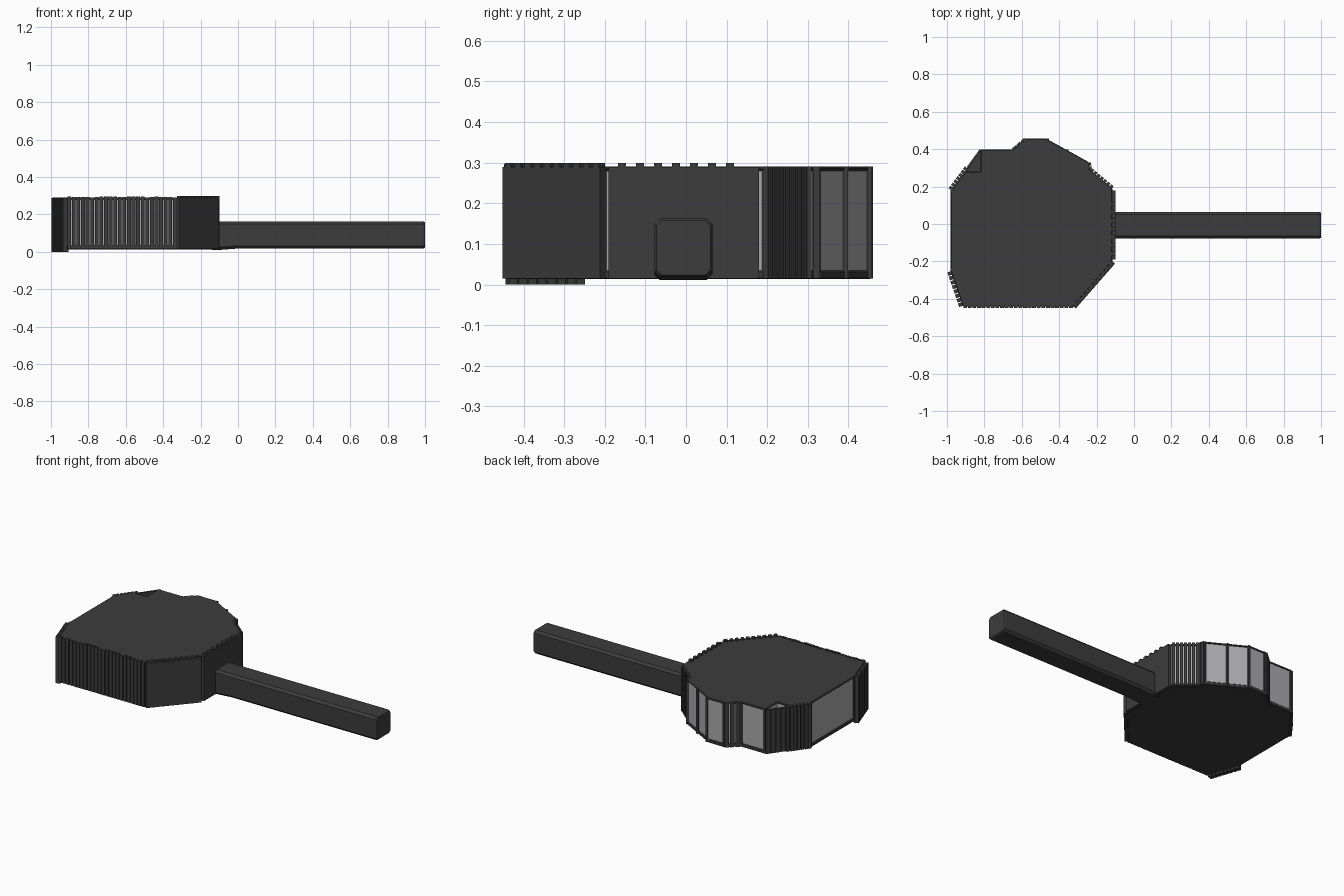
import bpy, bmesh, math, random
from mathutils import Vector, Matrix

if "Cube" in bpy.data.objects:
    bpy.data.objects.remove(bpy.data.objects["Cube"])

random.seed(4)


def material(name, v):
    m = bpy.data.materials.new(name)
    m.diffuse_color = (v, v, v * 1.03, 1)
    m.use_nodes = True
    m.node_tree.nodes["Principled BSDF"].inputs["Base Color"].default_value = m.diffuse_color
    return m


DARK = material("dark_grey", 0.045)
LIGHT = material("light_grey", 0.4)


def finish(bm, name, mat, bevel=0):
    bmesh.ops.recalc_face_normals(bm, faces=bm.faces)
    me = bpy.data.meshes.new(name)
    bm.to_mesh(me)
    bm.free()
    me.materials.append(mat)
    ob = bpy.data.objects.new(name, me)
    bpy.context.collection.objects.link(ob)
    if bevel:
        b = ob.modifiers.new("bevel", "BEVEL")
        b.width, b.segments, b.limit_method = bevel, 1, "ANGLE"
    return ob


def prism(name, pts, z0, z1, mat, scale=1.0, bevel=0):
    """Extrude a plan outline upwards, optionally shrunk about the head centre."""
    bm = bmesh.new()
    c = Vector((-0.55, 0.0))
    vs = []
    for p in pts:
        q = c + (Vector(p) - c) * scale
        vs.append(bm.verts.new((q.x, q.y, z0)))
    f = bm.faces.new(vs)
    r = bmesh.ops.extrude_face_region(bm, geom=[f])
    bmesh.ops.translate(bm, vec=(0, 0, z1 - z0),
                        verts=[v for v in r["geom"] if isinstance(v, bmesh.types.BMVert)])
    return finish(bm, name, mat, bevel)


def ribs(name, a, b, n, fill=0.75, depth=0.022, z0=0.015, z1=0.29, jitter=0.0, out=0.0):
    """Row of upright bars along the wall from a to b (outward is on the right)."""
    a, b = Vector(a), Vector(b)
    d = b - a
    step = d.length / n
    t = d.normalized()
    nrm = Vector((t.y, -t.x))
    bm = bmesh.new()
    for i in range(n):
        top = z1 + random.uniform(0, jitter)
        p = a + t * step * (i + 0.5) + nrm * out
        m = (Matrix.Translation((p.x, p.y, (z0 + top) / 2))
             @ Matrix.Rotation(math.atan2(t.y, t.x), 4, "Z")
             @ Matrix.Diagonal((step * fill, depth, top - z0, 1)))
        bmesh.ops.create_cube(bm, size=1, matrix=m)
    return finish(bm, name, DARK)


# Head outline, counter-clockwise from the left front corner
outline = [(-0.98, -0.25), (-0.915, -0.44), (-0.325, -0.44), (-0.115, -0.2), (-0.115, 0.19),
           (-0.235, 0.29), (-0.24, 0.33), (-0.47, 0.457), (-0.58, 0.457), (-0.65, 0.397),
           (-0.82, 0.397), (-0.89, 0.3), (-0.98, 0.18)]
notched = outline[:11] + [(-0.82, 0.28), (-0.9, 0.28), (-0.98, 0.18)]

# Dark caps around a lighter core
prism("head_base", outline, 0.013, 0.035, DARK, bevel=0.004)
prism("head_core", notched, 0.03, 0.285, LIGHT, 0.988)
prism("head_top", notched, 0.28, 0.291, DARK, bevel=0.004)

# Ribbed and panelled walls
o = outline
ribs("left_front_ribs", o[0], o[1], 8, 0.8, 0.03, 0.0, 0.288, out=0.005)
ribs("front_ribs", o[1], o[2], 24, 0.82, 0.016, 0.015, 0.291, 0.006)
ribs("right_front_panel", o[2], o[3], 1, 1.0, 0.03, 0.015, 0.289, out=0.003)
ribs("right_front_teeth", o[2], o[3], 10, 0.6, 0.024, 0.27, 0.299, out=0.004)
ribs("right_panel", o[3], o[4], 1, 0.95, 0.03, 0.015, 0.289)
ribs("right_teeth", (-0.112, -0.18), (-0.112, 0.13), 7, 0.45, 0.024, 0.27, 0.299)
ribs("back_right_ribs", o[4], o[5], 7, 0.75, 0.026)
ribs("back_right_step", o[5], o[6], 2, 0.8, 0.02)
ribs("back_step_ribs", o[8], o[9], 3, 0.85, 0.014)
ribs("notch_wall", o[10], o[11], 4, 0.95, 0.012, 0.015, 0.285)
ribs("left_back_ribs", o[11], o[12], 7, 0.78, 0.026, out=0.003)

# Posts dividing the plain back panels
for i, p in enumerate([(-0.25, 0.325), (-0.355, 0.393), (-0.46, 0.452), (-0.575, 0.452),
                       (-0.655, 0.392), (-0.812, 0.392), (-0.974, 0.175), (-0.974, -0.245)]):
    ribs("back_post_%d" % i, (p[0] + 0.006, p[1]), (p[0] - 0.006, p[1]), 1, 1.0, 0.012)

# Handle: square bar with chamfered long edges, slightly deeper where it meets the head
bm = bmesh.new()
y0, y1, z1, c = -0.078, 0.065, 0.163, 0.014
loops = []
for x, zb, s in [(-0.14, 0.011, 1), (-0.09, 0.011, 1), (0.0, 0.018, 1), (0.992, 0.018, 1), (1.0, 0.018, 0.93)]:
    prof = [(y0 + c, zb), (y1 - c, zb), (y1, zb + c), (y1, z1 - c),
            (y1 - c, z1), (y0 + c, z1), (y0, z1 - c), (y0, zb + c)]
    my, mz = (y0 + y1) / 2, (zb + z1) / 2
    loops.append([bm.verts.new((x, my + (y - my) * s, mz + (z - mz) * s)) for y, z in prof])
for a, b in zip(loops, loops[1:]):
    for i in range(8):
        bm.faces.new((a[i], a[(i + 1) % 8], b[(i + 1) % 8], b[i]))
bm.faces.new(loops[0])
bm.faces.new(loops[-1])
finish(bm, "handle", DARK)
